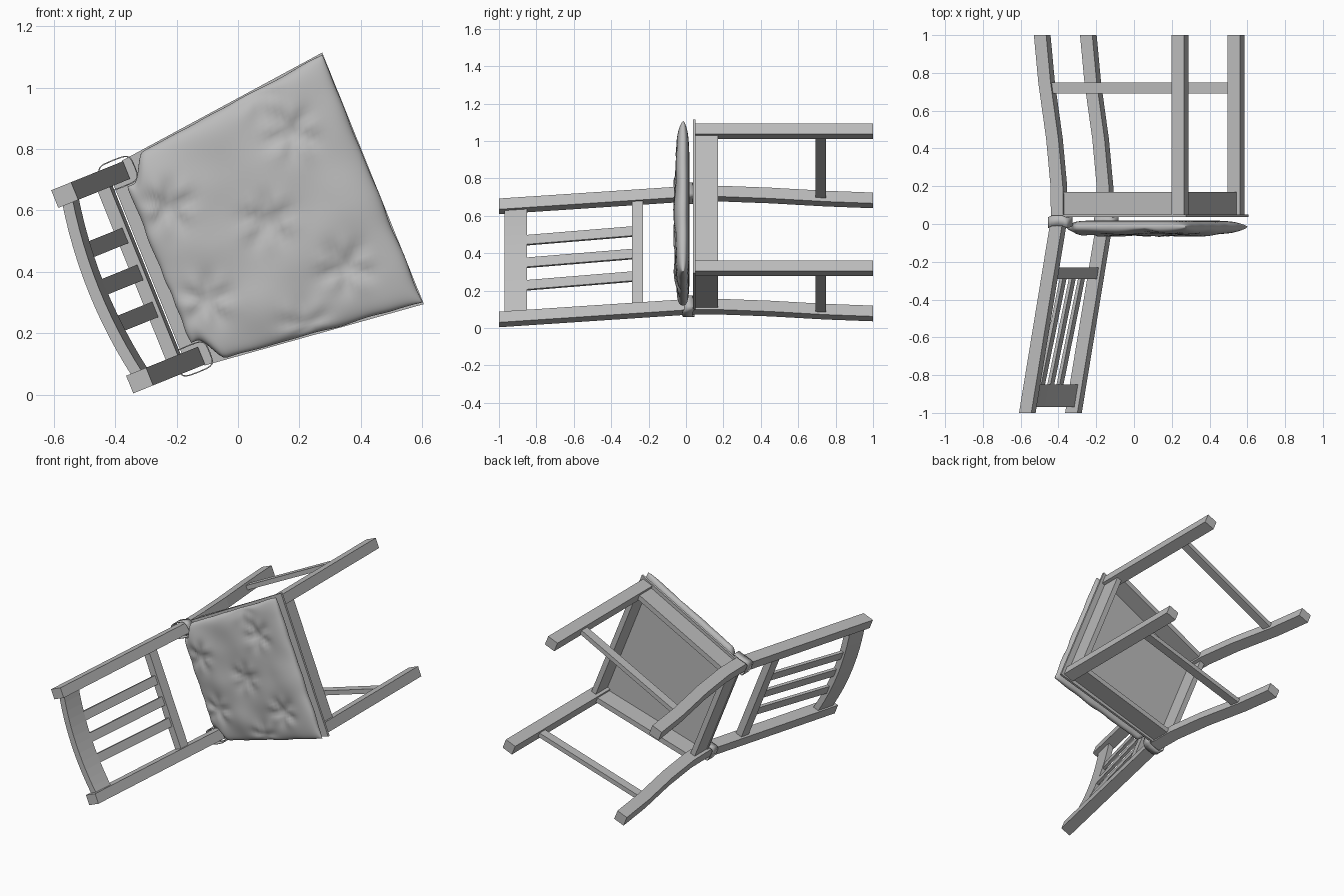
import bpy, bmesh, math
from mathutils import Matrix, Vector, noise

cube = bpy.data.objects.get("Cube")
if cube:
    bpy.data.objects.remove(cube, do_unlink=True)

# The chair is built upright (x forward, y left, z up), then tipped over by this matrix
TILT = math.radians(22)
C, S = math.cos(TILT), math.sin(TILT)
POSE = Matrix(((C, -S, 0, -0.183), (0, 0, -1, 1), (S, C, 0, 0.453), (0, 0, 0, 1)))


def material(name, value):
    mat = bpy.data.materials.new(name)
    mat.use_nodes = True
    color = (value, value, value, 1)
    mat.diffuse_color = color
    mat.node_tree.nodes["Principled BSDF"].inputs["Base Color"].default_value = color
    return mat


GREY = material("plain_grey", 0.5)


def finish(name, bm, smooth=False):
    bmesh.ops.recalc_face_normals(bm, faces=bm.faces)
    mesh = bpy.data.meshes.new(name)
    bm.to_mesh(mesh)
    bm.free()
    mesh.materials.append(GREY)
    obj = bpy.data.objects.new(name, mesh)
    bpy.context.collection.objects.link(obj)
    obj.matrix_world = POSE
    if smooth:
        bpy.context.view_layer.objects.active = obj
        obj.select_set(True)
        bpy.ops.object.shade_smooth_by_angle(angle=math.radians(50))
        obj.select_set(False)
    return obj


def bar(name, path, a, b):
    """Rectangular bar along a path; a and b are half-width vectors of the section."""
    bm = bmesh.new()
    a, b = Vector(a), Vector(b)
    rings = []
    for p in map(Vector, path):
        rings.append([bm.verts.new(p + i * a + j * b)
                      for i, j in ((-1, -1), (1, -1), (1, 1), (-1, 1))])
    for r, q in zip(rings, rings[1:]):
        for k in range(4):
            n = (k + 1) % 4
            bm.faces.new((r[k], r[n], q[n], q[k]))
    bm.faces.new(rings[0])
    bm.faces.new(rings[-1])
    return finish(name, bm)


# Side frames: bent back posts, front legs, aprons, stretchers
POST = [(-0.195, 0), (-0.17, 0.25), (-0.125, 0.55), (-0.1, 0.8), (-0.098, 0.97), (-0.28, 2)]
for side, word in ((1, "left"), (-1, "right")):
    y = 0.326 * side
    yf = 0.395 * side
    bar(f"{word}_back_post", [(x, y, z) for x, z in POST], (0.035, 0, 0), (0, 0.031, 0))
    bar(f"{word}_front_leg", [(0.62, yf, 0), (0.62, yf, 0.95)], (0.035, 0, 0), (0, 0.031, 0))
    bar(f"{word}_apron", [(-0.09, y, 0.89), (0.61, yf, 0.89)], (0, 0.016, 0), (0, 0, 0.06))
    bar(f"{word}_stretcher", [(-0.165, y, 0.28), (0.61, yf, 0.28)], (0, 0.014, 0), (0, 0, 0.028))

# Front and back aprons
bar("front_apron", [(0.62, -0.38, 0.89), (0.62, 0.38, 0.89)], (0.016, 0, 0), (0, 0, 0.06))
bar("back_apron", [(-0.1, -0.31, 0.89), (-0.1, 0.31, 0.89)], (0.016, 0, 0), (0, 0, 0.06))

# Seat board, wider at the front
bm = bmesh.new()
outline = [(-0.065, -0.36), (0.672, -0.442), (0.672, 0.442), (-0.065, 0.36),
           (-0.065, 0.295), (-0.12, 0.295), (-0.12, -0.295), (-0.065, -0.295)]
base = bm.faces.new([bm.verts.new((x, y, 0.949)) for x, y in outline])
top = bmesh.ops.extrude_face_region(bm, geom=[base])["geom"]
bmesh.ops.translate(bm, vec=(0, 0, 0.014), verts=[v for v in top if isinstance(v, bmesh.types.BMVert)])
finish("seat_board", bm)

# Backrest: bowed top rail, straight lower rail, three slats
bow = [(-0.268 - 0.03 * (1 - (k / 6) ** 2), 0.31 * k / 6, 1.91) for k in range(-6, 7)]
bar("top_rail", bow, (0.018, 0, 0), (-0.0105, 0, 0.06))
bar("lower_rail", [(-0.15, -0.31, 1.26), (-0.15, 0.31, 1.26)], (0.021, 0, 0), (-0.005, 0, 0.03))
for k, word in ((-1, "right"), (0, "middle"), (1, "left")):
    bar(f"{word}_slat", [(-0.153, 0.13 * k, 1.28), (-0.28, 0.13 * k, 1.86)],
        (0.009, 0, 0), (0, 0.027, 0))

# Tufted seat cushion, narrowed at the back to pass between the posts
TUFTS = [(0.3, 0, 1), (0.48, 0.235, 1), (0.48, -0.235, 1), (0.02, 0.165, 0.9), (0.02, -0.165, 0.9),
         (0.42, 0.4, 0.6), (0.29, -0.36, 0.8)]
N = 56


def cushion_point(i, j, up):
    u = math.sin(math.pi * (i / N - 0.5))
    v = math.sin(math.pi * (j / N - 0.5))
    x = 0.295 + 0.375 * u
    half = 0.355 + 0.08 * (x + 0.07) / 0.74
    neck = min(1, max(0, (x + 0.06) / 0.07))
    half += (0.275 - half) * (1 - neck * neck * (3 - 2 * neck))
    wave = noise.noise(Vector((x * 9, v * 4, 3)))
    half *= 1 + 0.012 * wave * neck
    y = half * v
    x += 0.006 * wave * abs(u)
    puff = ((1 - abs(u) ** 8) * (1 - abs(v) ** 8)) ** 0.4
    if not up:
        return x, y, 1.015 - 0.034 * puff
    z = 0.04 * puff + 0.01 * (1 - u * u) * (1 - v * v)
    z += 0.012 * puff * noise.noise(Vector((x * 6, y * 6, 0)))
    for tx, ty, depth in TUFTS:
        r = math.hypot(x - tx, y - ty)
        ang = math.atan2(y - ty, x - tx)
        dent = 0.026 * math.exp(-r / 0.045)
        crease = 0.007 * math.cos(5 * ang + tx * 20) * math.exp(-((r - 0.06) / 0.04) ** 2)
        z -= depth * puff * (dent + crease)
    return x, y, 1.015 + z


bm = bmesh.new()
for up in (True, False):
    grid = [[bm.verts.new(cushion_point(i, j, up)) for j in range(N + 1)] for i in range(N + 1)]
    for i in range(N):
        for j in range(N):
            bm.faces.new((grid[i][j], grid[i + 1][j], grid[i + 1][j + 1], grid[i][j + 1]))
bmesh.ops.remove_doubles(bm, verts=bm.verts, dist=0.0004)
finish("seat_cushion", bm, smooth=True)

# Cloth ties looped around the back posts
for side, word in ((1, "left"), (-1, "right")):
    bm = bmesh.new()
    rings = []
    for k in range(24):
        t = 2 * math.pi * k / 24
        c, s = math.cos(t), math.sin(t)
        x = -0.092 + 0.06 * math.copysign(abs(c) ** 0.5, c)
        y = side * 0.326 + 0.048 * math.copysign(abs(s) ** 0.5, s)
        z = 0.985 + 0.006 * math.sin(3 * t)
        rings.append([bm.verts.new((x, y, z + h)) for h in (-0.025, 0.03)])
    for r, q in zip(rings, rings[1:] + rings[:1]):
        bm.faces.new((r[0], q[0], q[1], r[1]))
    tie = finish(f"{word}_cushion_tie", bm, smooth=True)
    solid = tie.modifiers.new("cloth", "SOLIDIFY")
    solid.thickness = 0.004
